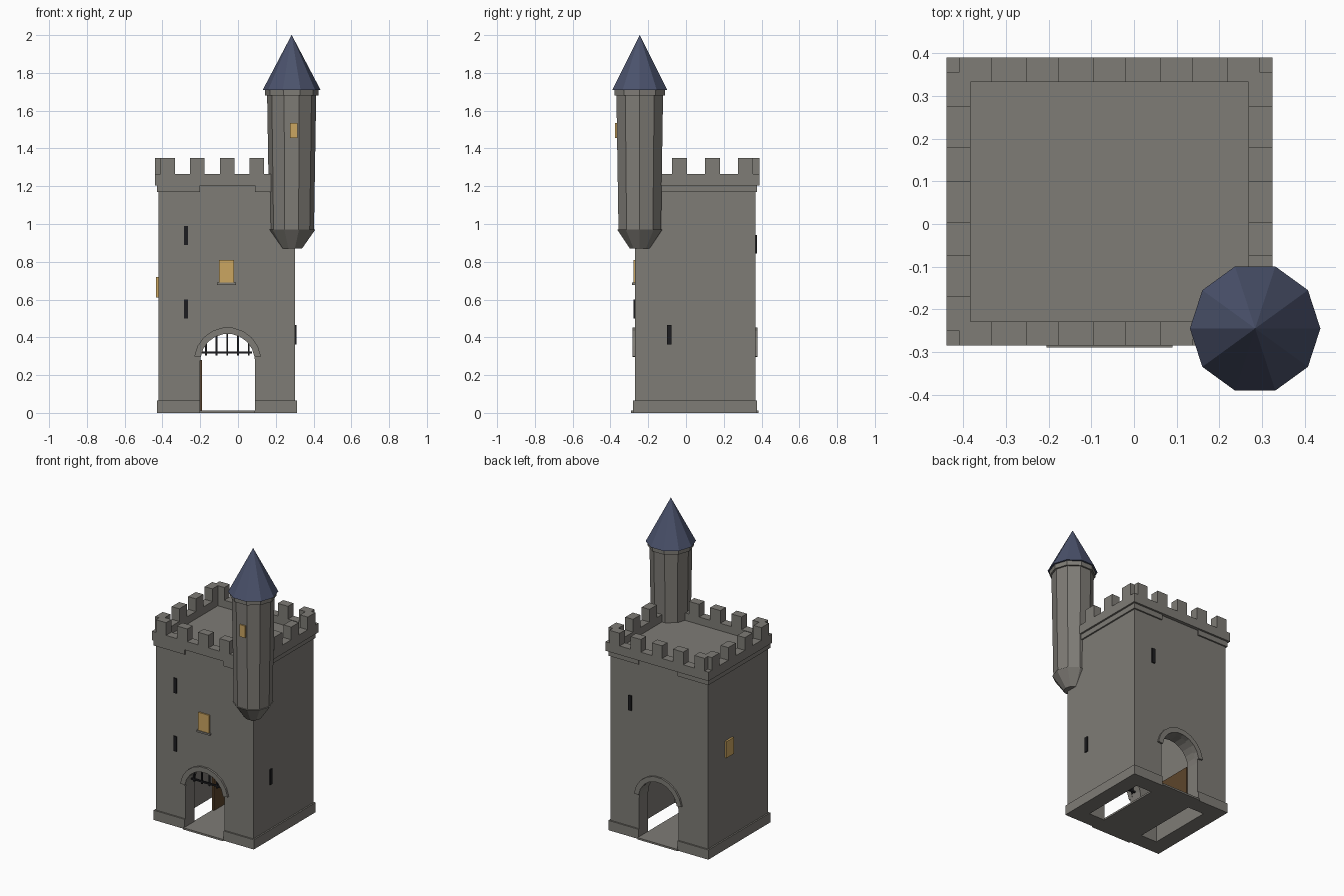
import bpy, bmesh
from math import sin, cos, pi, radians

if "Cube" in bpy.data.objects:
    bpy.data.objects.remove(bpy.data.objects["Cube"])


def material(name, rgb):
    m = bpy.data.materials.new(name)
    m.diffuse_color = (*rgb, 1)
    m.use_nodes = True
    m.node_tree.nodes["Principled BSDF"].inputs["Base Color"].default_value = m.diffuse_color
    return m


STONE = material("stone", (0.21, 0.2, 0.18))
SLATE = material("slate", (0.07, 0.085, 0.15))
GLOW = material("lit_window", (0.6, 0.38, 0.12))
DARK = material("dark_iron", (0.012, 0.012, 0.014))
WOOD = material("wood", (0.11, 0.06, 0.025))


def finish(name, bm, mat):
    bmesh.ops.recalc_face_normals(bm, faces=bm.faces)
    me = bpy.data.meshes.new(name)
    bm.to_mesh(me)
    bm.free()
    me.materials.append(mat)
    ob = bpy.data.objects.new(name, me)
    bpy.context.collection.objects.link(ob)
    return ob


def add_box(bm, x0, x1, y0, y1, z0, z1):
    vs = bmesh.ops.create_cube(bm, size=1)["verts"]
    for v in vs:
        v.co = (x1 if v.co.x > 0 else x0, y1 if v.co.y > 0 else y0, z1 if v.co.z > 0 else z0)


def boxes(name, dims, mat=STONE):
    bm = bmesh.new()
    for d in dims:
        add_box(bm, *d)
    return finish(name, bm, mat)


def add_prism(bm, pts, y0, y1):
    """Extrude an xz outline along y."""
    f = bm.faces.new([bm.verts.new((x, y0, z)) for x, z in pts])
    r = bmesh.ops.extrude_face_region(bm, geom=[f])
    for v in r["geom"]:
        if isinstance(v, bmesh.types.BMVert):
            v.co.y = y1


def add_frustum(bm, c, r0, r1, z0, z1):
    vs = bmesh.ops.create_cone(bm, cap_ends=True, segments=10, radius1=1,
                               radius2=1, depth=2)["verts"]
    for i, v in enumerate(vs):
        r, z = (r0, z0) if v.co.z < 0 else (r1, z1)
        k = round(i // 2)
    # replaced by exact rings so a vertex always points along +x
    bmesh.ops.delete(bm, geom=vs, context='VERTS')
    rings = [[bm.verts.new((c[0] + r * cos(k * pi / 5), c[1] + r * sin(k * pi / 5), z))
              for k in range(10)] for r, z in ((r0, z0), (r1, z1))]
    for k in range(10):
        j = (k + 1) % 10
        bm.faces.new((rings[0][k], rings[0][j], rings[1][j], rings[1][k]))
    bm.faces.new(rings[0][::-1])
    bm.faces.new(rings[1])


# Overall sizes
X0, X1, Y0, Y1 = -0.42, 0.303, -0.27, 0.367
T, TOP = 0.095, 1.205
CX, R, CZ = -0.055, 0.145, 0.275

# Front and back walls with arched gateway
arch = [(CX - R * cos(pi * k / 12), CZ + R * sin(pi * k / 12)) for k in range(13)]
outline = ([(X0, 0), (CX - R, 0)] + arch + [(CX + R, 0), (X1, 0), (X1, TOP), (X0, TOP)])
for name, a, b in (("front_wall", Y0, Y0 + T), ("back_wall", Y1 - T, Y1)):
    bm = bmesh.new()
    add_prism(bm, outline, a, b)
    finish(name, bm, STONE)

# Side walls, roof deck and passage floor
boxes("side_walls", [(X0, X0 + T, Y0 + T, Y1 - T, 0, TOP), (X1 - T, X1, Y0 + T, Y1 - T, 0, TOP)])
boxes("roof_deck", [(X0, X1, Y0, Y1, 1.18, 1.215)])
boxes("passage_floor", [(-0.205, 0.09, -0.29, 0.385, 0, 0.012)])


# Plinth and cornice bands, interrupted at the gateway bay
def band(name, z0, z1):
    e, d = 0.01, []
    for xa, xb in ((X0 - e, CX - R), (CX + R, X1 + e)):
        d += [(xa, xb, Y0 - e, Y0 + 0.02, z0, z1), (xa, xb, Y1 - 0.02, Y1 + e, z0, z1)]
    for xa, xb in ((X0 - e, X0 + 0.02), (X1 - 0.02, X1 + e)):
        d.append((xa, xb, Y0 + 0.02, Y1 - 0.02, z0, z1))
    boxes(name, d)


band("plinth", 0, 0.065)
band("cornice", 1.17, TOP)

# Parapet ring
PX0, PX1, PY0, PY1, W = -0.44, 0.325, -0.285, 0.39, 0.057
boxes("parapet", [(PX0, PX1, PY0, PY0 + W, TOP, 1.265), (PX0, PX1, PY1 - W, PY1, TOP, 1.265),
                  (PX0, PX0 + W, PY0 + W, PY1 - W, TOP, 1.265),
                  (PX1 - W, PX1, PY0 + W, PY1 - W, TOP, 1.265)])

# Merlons on all four sides, leaving out those inside the turret
m = []
for i in range(5):
    x = -0.3725 + i * 0.1575
    for y in (PY0, PY1 - W):
        if not (i == 4 and y == PY0):
            m.append((x - 0.038, x + 0.038, y, y + W, 1.265, 1.35))
for j in range(4):
    y = -0.21 + j * 0.175
    for x in (PX0, PX1 - W):
        if not (j == 0 and x > 0):
            m.append((x, x + W, y - 0.04, y + 0.04, 1.265, 1.35))
boxes("merlons", m)

# Arch stones around both gateways
for name, a, b in (("front_arch_stones", -0.283, -0.25), ("back_arch_stones", 0.347, 0.379)):
    bm = bmesh.new()
    for k in range(9):
        a0, a1 = (radians(8 + 164 * (k + q) / 9) for q in (0, 1))
        add_prism(bm, [(CX + r * cos(t), CZ + r * sin(t)) for r, t in
                       ((0.144, a0), (0.178, a0), (0.178, a1), (0.144, a1))], a, b)
    finish(name, bm, STONE)

# Raised portcullis and open door leaf
bars = [(x - 0.005, x + 0.005, -0.225, -0.215, 0.305, 0.42)
        for x in (-0.17, -0.113, -0.057, 0.0, 0.057)]
bars.append((-0.19, 0.075, -0.226, -0.214, 0.315, 0.325))
boxes("portcullis", bars, DARK)
boxes("door_leaf", [(-0.207, -0.191, 0.02, 0.272, 0.012, 0.28)], WOOD)

# Lit windows, sill and arrow slits
boxes("front_window", [(-0.10, -0.02, -0.279, -0.26, 0.69, 0.81)], GLOW)
boxes("window_sill", [(-0.11, -0.01, -0.285, -0.26, 0.678, 0.69)])
boxes("left_window", [(-0.433, -0.41, 0.112, 0.188, 0.61, 0.72)], GLOW)
boxes("turret_window", [(0.275, 0.315, -0.375, -0.34, 1.455, 1.535)], GLOW)
boxes("arrow_slits", [(-0.286, -0.264, -0.277, -0.26, 0.89, 0.99),
                      (-0.286, -0.264, -0.277, -0.26, 0.50, 0.60),
                      (0.29, 0.311, -0.1, -0.077, 0.362, 0.465),
                      (0.145, 0.167, 0.35, 0.375, 0.843, 0.943)], DARK)

# Corner turret: corbel, shaft, collar and pointed roof
C = (0.284, -0.245)
for name, r0, r1, z0, z1 in (("turret_corbel", 0.055, 0.125, 0.87, 0.97),
                             ("turret_shaft", 0.118, 0.13, 0.96, 1.69),
                             ("turret_collar", 0.141, 0.141, 1.68, 1.712)):
    bm = bmesh.new()
    add_frustum(bm, C, r0, r1, z0, z1)
    finish(name, bm, STONE)
bm = bmesh.new()
add_frustum(bm, C, 0.153, 0.0005, 1.71, 2.0)
finish("turret_roof", bm, SLATE)
